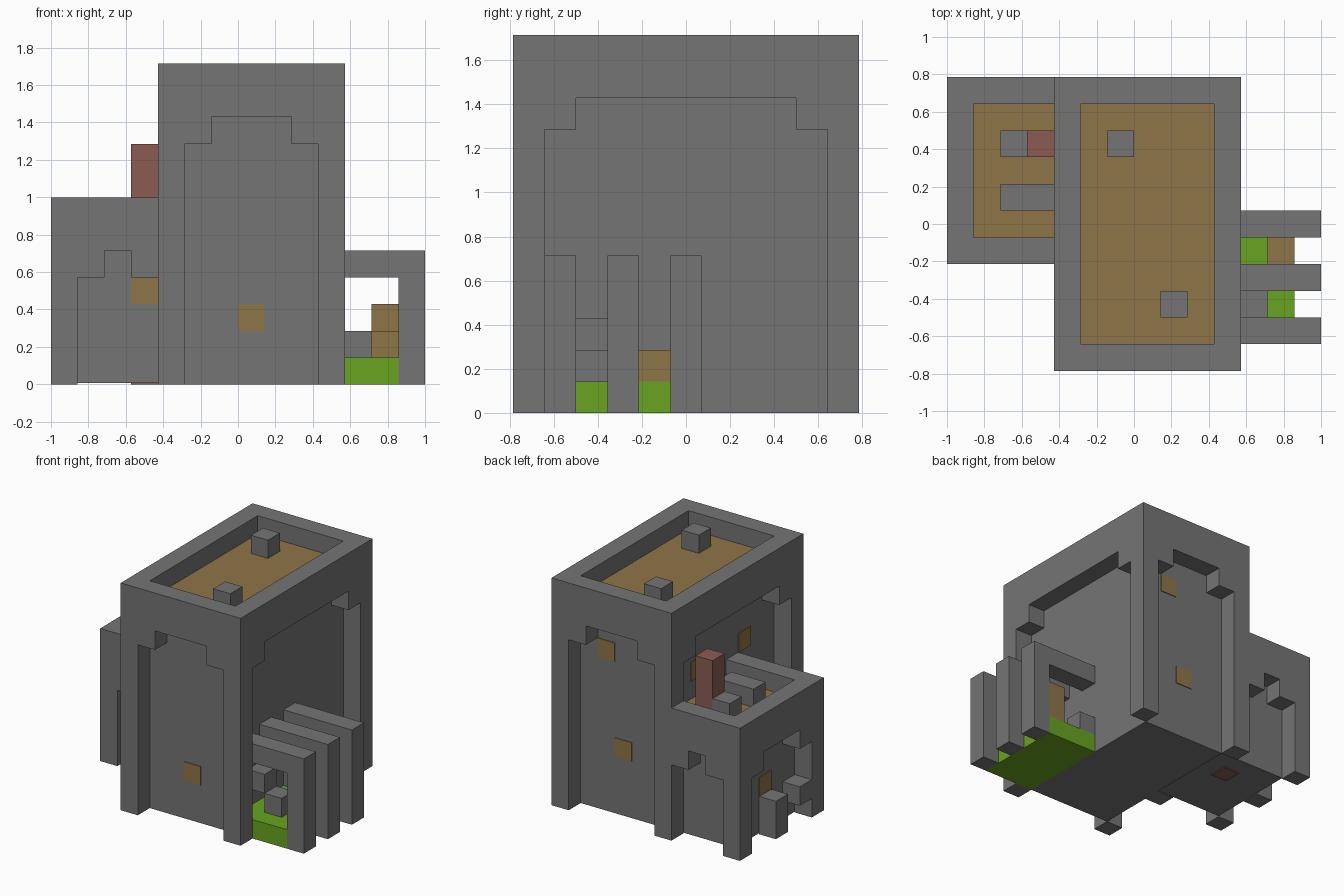
import bpy
import bmesh
from mathutils import Vector

U = 1 / 7                      # size of one block
ORIGIN = Vector((7, 5.5, 0))   # block coordinates of the model centre
T = 0.04                       # thickness of flush plates, in blocks

if "Cube" in bpy.data.objects:
    bpy.data.objects.remove(bpy.data.objects["Cube"], do_unlink=True)


def material(name, rgb):
    m = bpy.data.materials.new(name)
    m.use_nodes = True
    m.diffuse_color = (*rgb, 1)
    bsdf = m.node_tree.nodes["Principled BSDF"]
    bsdf.inputs["Base Color"].default_value = (*rgb, 1)
    bsdf.inputs["Roughness"].default_value = 0.9
    return m


STONE = material("grey stone", (0.178, 0.178, 0.178))
WOOD = material("brown wood", (0.275, 0.178, 0.065))
GRASS = material("green grass", (0.138, 0.366, 0.015))
BRICK = material("red brick", (0.258, 0.107, 0.084))


def prism(name, profile, offset, mat):
    """Extrude a closed outline of block coordinates along an offset."""
    bm = bmesh.new()
    face = bm.faces.new([bm.verts.new((Vector(p) - ORIGIN) * U) for p in profile])
    out = bmesh.ops.extrude_face_region(bm, geom=[face])
    moved = [v for v in out["geom"] if isinstance(v, bmesh.types.BMVert)]
    bmesh.ops.translate(bm, verts=moved, vec=Vector(offset) * U)
    bmesh.ops.recalc_face_normals(bm, faces=bm.faces)
    mesh = bpy.data.meshes.new(name)
    bm.to_mesh(mesh)
    bm.free()
    mesh.materials.append(mat)
    obj = bpy.data.objects.new(name, mesh)
    bpy.context.collection.objects.link(obj)
    return obj


def box(name, lo, hi, mat=STONE):
    (a, b, c), (d, e, f) = lo, hi
    return prism(name, [(a, b, c), (d, b, c), (d, e, c), (a, e, c)], (0, 0, f - c), mat)


def arch(name, facing, start, end, depth, shoulder, crown, top):
    """Wall one block thick with a stepped arch, running along x or y."""
    half = [(start, 0), (start + 1, 0), (start + 1, shoulder),
            (start + 2, shoulder), (start + 2, crown)]
    outline = half + [(start + end - u, z) for u, z in reversed(half)]
    outline += [(end, top), (start, top)]
    if facing == "y":
        return prism(name, [(u, depth, z) for u, z in outline], (0, 1, 0), STONE)
    return prism(name, [(depth, u, z) for u, z in outline], (1, 0, 0), STONE)


# Tower: solid core, four arched walls, sunken roof
box("tower_core", (5, 1, 0), (10, 10, 11))
arch("tower_front_arch", "y", 4, 11, 0, 9, 10, 12)
arch("tower_back_arch", "y", 4, 11, 10, 9, 10, 12)
arch("tower_right_arch", "x", 0, 11, 4, 9, 10, 12)
arch("tower_left_arch", "x", 0, 11, 10, 9, 10, 12)
box("tower_roof_floor", (5, 1, 11), (10, 10, 11 + T), WOOD)
for i, (x, y) in enumerate([(6, 8), (8, 2)]):
    box(f"roof_block_{i + 1}", (x, y, 11), (x + 1, y + 1, 12))

# Annex: core, arched walls, sunken roof and chimney
box("annex_core", (1, 5, T), (5, 10, 6))
arch("annex_front_arch", "y", 0, 5, 4, 4, 5, 7)
arch("annex_back_arch", "y", 0, 5, 10, 4, 5, 7)
arch("annex_right_arch", "x", 4, 11, 0, 4, 5, 7)
box("annex_roof_floor", (1, 5, 6), (5, 10, 6 + T), WOOD)
box("chimney", (3, 8, 0), (4, 9, 9), BRICK)
box("annex_roof_block", (2, 8, 6), (3, 9, 7))
box("annex_roof_bench", (2, 6, 6), (4, 7, 7))
box("annex_wall_block_low", (0, 7, 0), (1, 8, 2))
box("annex_wall_block_high", (0, 5, 1), (1, 6, 2))

# Windows: thin plates on the recessed walls
for i, (x, y, z) in enumerate([(7, 1, 2), (3, 5, 3)]):
    box(f"front_window_{i + 1}", (x, y - T, z), (x + 1, y, z + 1), WOOD)
for i, (x, z) in enumerate([(8, 8), (7, 3)]):
    box(f"back_window_{i + 1}", (x, 10, z), (x + 1, 10 + T, z + 1), WOOD)
for i, (x, y, z) in enumerate([(5, 3, 7), (5, 7, 7), (1, 7, 2)]):
    box(f"right_window_{i + 1}", (x - T, y, z), (x, y + 1, z + 1), WOOD)

# Porch: lawn, three post-and-beam frames, stones and a chair
box("porch_lawn", (10, 1, 0), (13, 6, 1), GRASS)
for i, y in enumerate((1, 3, 5)):
    outline = [(10, 4), (13, 4), (13, 0), (14, 0), (14, 5), (10, 5)]
    prism(f"porch_frame_{i + 1}", [(x, y, z) for x, z in outline], (0, 1, 0), STONE)
for i, (x, y, z) in enumerate([(11, 2, 1), (10, 2, 2), (10, 5, 1)]):
    box(f"porch_stone_{i + 1}", (x, y, z), (x + 1, y + 1, z + 1))
box("chair_seat", (12, 4, 1), (13, 5, 2), WOOD)
box("chair_back", (12, 5, 1), (13, 6, 3), WOOD)
